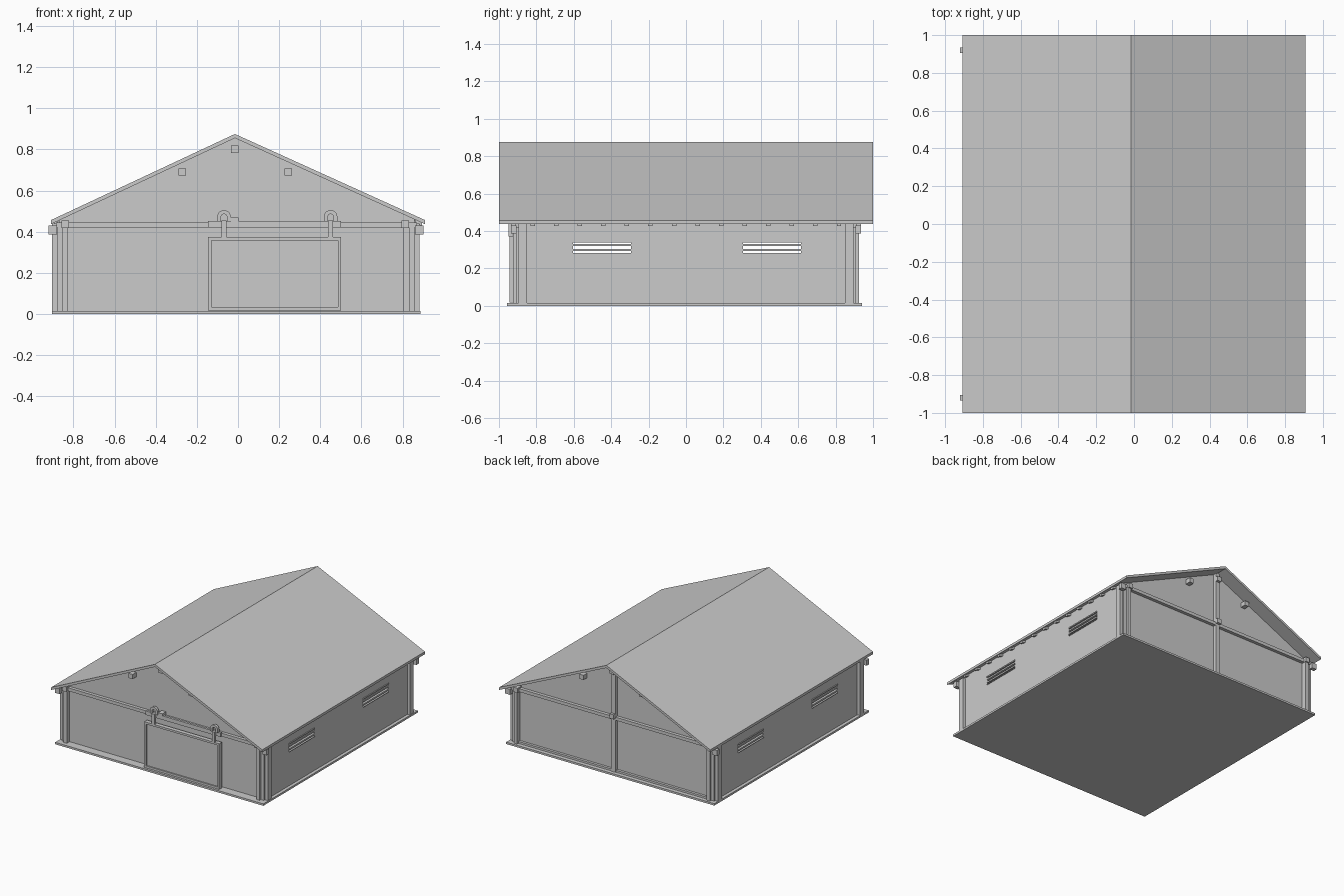
import bpy, bmesh
from math import cos, sin, pi

if "Cube" in bpy.data.objects:
    bpy.data.objects.remove(bpy.data.objects["Cube"])

RIDGE_X, RIDGE_Z, EAVE_X, EAVE_Z, THICK = -0.015, 0.875, 0.908, 0.457, 0.02


def prism(name, loops, y0, y1):
    """Extrude one or more x-z outlines from y0 to y1."""
    bm = bmesh.new()
    for pts in loops:
        a = [bm.verts.new((x, y0, z)) for x, z in pts]
        b = [bm.verts.new((x, y1, z)) for x, z in pts]
        bm.faces.new(a)
        bm.faces.new(b[::-1])
        for i in range(len(a)):
            j = (i + 1) % len(a)
            bm.faces.new((a[j], a[i], b[i], b[j]))
    bmesh.ops.recalc_face_normals(bm, faces=bm.faces)
    me = bpy.data.meshes.new(name)
    bm.to_mesh(me)
    bm.free()
    ob = bpy.data.objects.new(name, me)
    bpy.context.collection.objects.link(ob)
    return ob


def box(name, x0, x1, y0, y1, z0, z1):
    return prism(name, [[(x0, z0), (x1, z0), (x1, z1), (x0, z1)]], y0, y1)


def under(x, drop=THICK):
    """Height of a line parallel to the roof, lowered by drop."""
    run = EAVE_X + RIDGE_X if x < RIDGE_X else EAVE_X - RIDGE_X
    return RIDGE_Z - drop - abs(x - RIDGE_X) / run * (RIDGE_Z - EAVE_Z)


def chevron(name, half, top, bottom, y0, y1):
    """Gable-shaped strip between two roof-parallel lines."""
    xs = (-half, RIDGE_X, half)
    pts = [(x, under(x, top)) for x in xs]
    pts += [(x, under(x, bottom)) for x in reversed(xs)]
    return prism(name, [pts], y0, y1)


# Floor and roof
box("floor_slab", -0.903, 0.888, -0.957, 0.942, 0, 0.015)
chevron("roof", EAVE_X, 0, THICK, -1, 1)

# Common rafters with small tails at the eaves
for i in range(14):
    y = -0.82 + i * 0.126
    chevron("rafter", 0.895, THICK, 0.036, y - 0.012, y + 0.012)

# Gable walls
gable = [(-0.87, 0.015), (0.858, 0.015), (0.858, under(0.858)),
         (RIDGE_X, under(RIDGE_X)), (-0.87, under(-0.87))]
prism("front_wall", [gable], -0.89, -0.875)
prism("back_wall", [gable], 0.875, 0.89)

# Side walls, built around louvred window openings
windows = [(-0.605, -0.295), (0.305, 0.615)]
for side, x0, x1 in (("left", -0.878, -0.863), ("right", 0.848, 0.863)):
    top = min(under(x0), under(x1))
    box(side + "_wall_lower", x0, x1, -0.88, 0.88, 0.015, 0.278)
    box(side + "_wall_upper", x0, x1, -0.88, 0.88, 0.348, top)
    for y0, y1 in ((-0.88, -0.605), (-0.295, 0.305), (0.615, 0.88)):
        box(side + "_wall_pier", x0, x1, y0, y1, 0.278, 0.348)
    for y0, y1 in windows:
        for z in (0.299, 0.325):
            box(side + "_window_slat", x0 - 0.004, x1 + 0.004, y0, y1, z - 0.006, z + 0.006)
        box(side + "_window_sill", x0 - 0.006, x1 + 0.006, y0, y1, 0.278, 0.283)
        box(side + "_window_head", x0 - 0.006, x1 + 0.006, y0, y1, 0.339, 0.348)

# Corner posts with pilasters on both faces, and eave brackets
for sx, cx in ((-1, -0.01), (1, -0.01)):
    for sy in (-1, 1):
        def corner(name, a, b, c, d, z0, z1):
            xs, ys = sorted((cx + sx * a, cx + sx * b)), sorted((sy * c, sy * d))
            box(name, *xs, *ys, z0, z1)
        corner("corner_post", 0.838, 0.868, 0.87, 0.908, 0.015, 0.44)
        corner("gable_pilaster", 0.815, 0.843, 0.88, 0.925, 0.015, 0.42)
        corner("side_pilaster", 0.86, 0.893, 0.85, 0.895, 0.015, 0.44)
        corner("eave_bracket", 0.87, 0.911, 0.905, 0.935, 0.387, 0.43)

# Lengthwise purlins and wall plates showing at the gables
for name, x, z in (("ridge_beam", RIDGE_X, 0.80), ("left_purlin", -0.27, 0.69),
                   ("right_purlin", 0.245, 0.69), ("centre_beam", RIDGE_X, 0.452),
                   ("left_wall_plate", -0.84, 0.437), ("right_wall_plate", 0.812, 0.437)):
    box(name, x - 0.018, x + 0.018, -0.935, 0.935, z - 0.018, z + 0.018)

# Cross beams, back sill and back king post
box("front_cross_beam", -0.885, 0.87, -0.915, -0.88, 0.42, 0.445)
box("back_cross_beam", -0.885, 0.87, 0.88, 0.915, 0.42, 0.445)
box("back_sill", -0.84, 0.81, 0.88, 0.91, 0.015, 0.03)
box("king_post", RIDGE_X - 0.018, RIDGE_X + 0.018, 0.88, 0.915, 0.015, under(RIDGE_X))

# Sliding door with raised frame
box("door_panel", -0.14, 0.495, -0.935, -0.915, 0.022, 0.37)
for x0, x1, z0, z1 in ((-0.145, 0.5, 0.358, 0.374), (-0.145, 0.5, 0.018, 0.034),
                       (-0.145, -0.13, 0.034, 0.358), (0.485, 0.5, 0.034, 0.358)):
    box("door_frame", x0, x1, -0.945, -0.912, z0, z1)

# Door rail and hook hangers
box("door_rail", -0.145, 0.5, -0.93, -0.912, 0.421, 0.452)
for x in (-0.068, 0.45):
    n = 12
    arc = [(cos(pi * i / n), sin(pi * i / n)) for i in range(n + 1)]
    hook = [(x + 0.033, 0.45)] + [(x + 0.033 * c, 0.472 + 0.033 * s) for c, s in arc]
    hook += [(x - 0.033, 0.45), (x - 0.014, 0.45)]
    hook += [(x + 0.014 * c, 0.472 + 0.014 * s) for c, s in reversed(arc)]
    hook += [(x + 0.014, 0.45)]
    prism("hanger_hook", [hook], -0.94, -0.92)
    box("hanger_strap", x - 0.012, x + 0.012, -0.948, -0.928, 0.37, 0.455)
